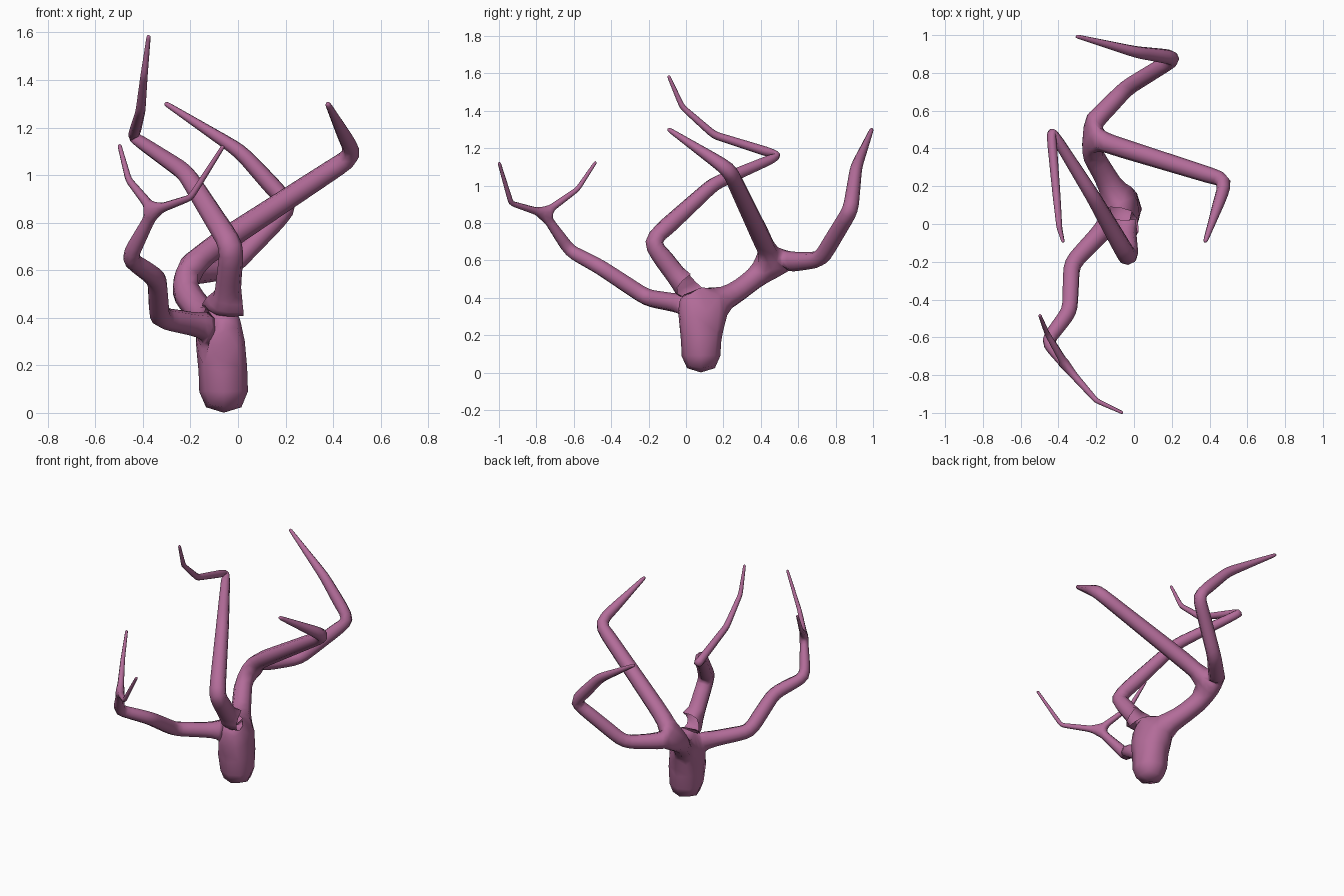
import bpy
from mathutils import Vector

if "Cube" in bpy.data.objects:
    bpy.data.objects.remove(bpy.data.objects["Cube"])

# Skeleton chains of (x, y, z, radius); each one starts at a named joint
joints, pts, rad, edges = {}, [], [], []

def chain(start, path, end=None):
    prev = joints.get(start)
    for x, y, z, r in path:
        pts.append(Vector((x, y, z)))
        rad.append(r)
        if prev is not None:
            edges.append((prev, len(pts) - 1))
        prev = len(pts) - 1
    if end:
        joints[end] = prev

# Trunk
chain(None, [(-.06, .08, -.015, .128), (-.06, .08, .34, .088)], "crown")
# Low front branch and its two twigs
chain("crown", [(-.17, -.04, .37, .055), (-.33, -.21, .40, .05), (-.34, -.46, .565, .046),
                (-.46, -.62, .65, .04), (-.355, -.76, .85, .024)], "fork")
chain("fork", [(-.2, -.935, .905, .015), (-.06, -1, 1.125, .009)])
chain("fork", [(-.46, -.58, .98, .015), (-.5, -.48, 1.13, .009)])
# Tall middle branch
chain("crown", [(-.045, -.03, .49, .06), (-.025, -.19, .70, .056), (-.22, .15, 1.01, .042),
                (-.44, .50, 1.16, .028), (-.41, .15, 1.27, .022), (-.395, -.02, 1.42, .016),
                (-.375, -.095, 1.59, .009)])
# Rear branch and its two limbs
chain("crown", [(-.15, .25, .415, .065), (-.28, .47, .58, .06)], "rear")
chain("rear", [(.49, .23, 1.085, .045), (.375, -.10, 1.305, .012)])
chain("rear", [(-.04, .72, .605, .048), (.22, .88, .87, .045),
               (.01, .91, 1.10, .034), (-.31, .995, 1.305, .011)])

mesh = bpy.data.meshes.new("tree_branches")
mesh.from_pydata(pts, edges, [])
tree = bpy.data.objects.new("tree_branches", mesh)
bpy.context.collection.objects.link(tree)

# Skin and one level of subdivision: eight-sided smooth limbs
skin = tree.modifiers.new("Skin", "SKIN")
skin.use_smooth_shade = True
for i, v in enumerate(mesh.skin_vertices[0].data):
    v.radius = (rad[i], rad[i])
    v.use_root = i == 0
sub = tree.modifiers.new("Subdivision", "SUBSURF")
sub.levels = sub.render_levels = 1

# Bark colour
bark = bpy.data.materials.new("bark")
bark.diffuse_color = (.45, .15, .32, 1)
bark.use_nodes = True
bark.node_tree.nodes["Principled BSDF"].inputs["Base Color"].default_value = bark.diffuse_color
mesh.materials.append(bark)
